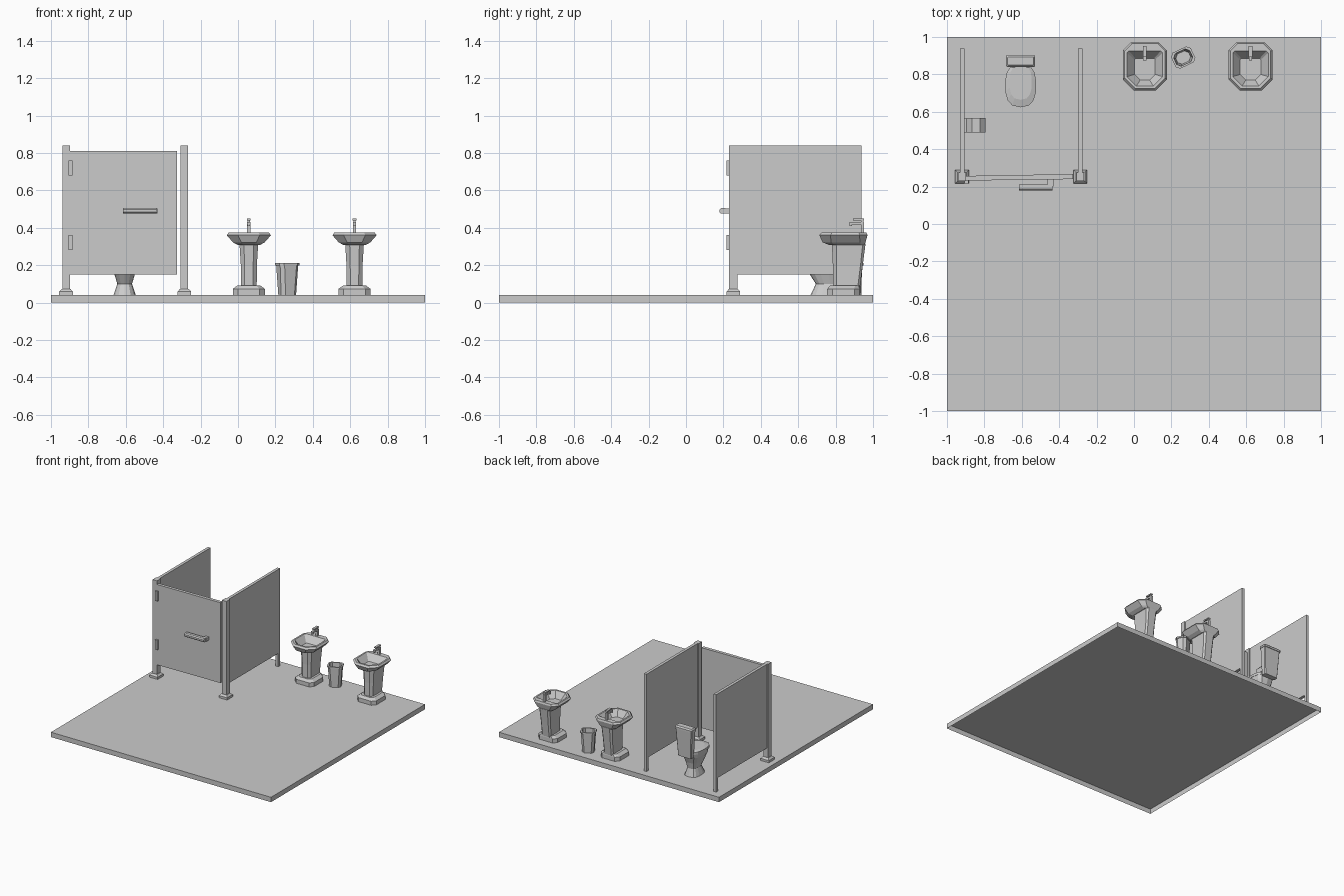
import bpy, bmesh, math


def loft(name, rings, loc=(0, 0, 0), rot=0.0, bottom=True):
    """Skin equal-sized rings of points, capping last and optionally first."""
    bm = bmesh.new()
    vs = [[bm.verts.new(p) for p in r] for r in rings]
    n = len(rings[0])
    for a, b in zip(vs, vs[1:]):
        for i in range(n):
            j = (i + 1) % n
            bm.faces.new((a[i], a[j], b[j], b[i]))
    if bottom:
        bm.faces.new(vs[0][::-1])
    bm.faces.new(vs[-1])
    bmesh.ops.recalc_face_normals(bm, faces=bm.faces)
    me = bpy.data.meshes.new(name)
    bm.to_mesh(me)
    bm.free()
    ob = bpy.data.objects.new(name, me)
    ob.location = loc
    ob.rotation_euler.z = rot
    bpy.context.collection.objects.link(ob)
    return ob


def rect(x0, x1, y0, y1, z):
    return [(x0, y0, z), (x1, y0, z), (x1, y1, z), (x0, y1, z)]


def box(name, x0, x1, y0, y1, z0, z1, bottom=True):
    return loft(name, [rect(x0, x1, y0, y1, z0), rect(x0, x1, y0, y1, z1)], bottom=bottom)


def octa(w, y0, y1, z, cf, cb):
    """Rectangle of half width w with front (cf) and back (cb) cut corners."""
    return [(-w + cf, y0, z), (w - cf, y0, z), (w, y0 + cf, z), (w, y1 - cb, z),
            (w - cb, y1, z), (-w + cb, y1, z), (-w, y1 - cb, z), (-w, y0 + cf, z)]


def oval(w, y0, y1, z, n=14):
    """Bowl outline: rounded front, squarer back."""
    pts = []
    for i in range(n):
        a = 2 * math.pi * (i + 0.5) / n
        s, c = math.sin(a), math.cos(a)
        e = 0.5 if s > 0 else 0.75
        pts.append((w * math.copysign(abs(c) ** e, c),
                    (y0 + y1) / 2 + (y1 - y0) / 2 * math.copysign(abs(s) ** 0.85, s), z))
    return pts


# floor slab, open underneath
box("floor", -1, 1, -1, 1, 0, 0.04, bottom=False)

# stall side walls with posts, feet and rear legs
for side, x in (("left", -0.919), ("right", -0.287)):
    box(side + "_post", x - 0.02, x + 0.02, 0.231, 0.276, 0.05, 0.84)
    loft(side + "_post_foot", [rect(x - h, x + h, 0.253 - h, 0.253 + h, z)
                               for h, z in ((0.037, 0.04), (0.037, 0.058), (0.024, 0.072))], bottom=False)
    box(side + "_panel", x - 0.012, x + 0.012, 0.276, 0.92, 0.15, 0.84)
    box(side + "_rear_leg", x - 0.012, x + 0.012, 0.915, 0.938, 0.04, 0.84)

# door hung slightly open, with hinges and pull handle
loft("door", [[(-0.9, 0.232, z), (-0.327, 0.24, z), (-0.327, 0.267, z), (-0.9, 0.257, z)]
              for z in (0.15, 0.81)])
for i, z in enumerate((0.28, 0.68)):
    box(f"hinge_{i}", -0.905, -0.886, 0.217, 0.238, z, z + 0.08)
loft("door_handle", [[(x, 0.179, 0.483), (x, 0.188, 0.475), (x, 0.212, 0.475),
                      (x, 0.212, 0.505), (x, 0.188, 0.505), (x, 0.179, 0.497)]
                     for x in (-0.615, -0.437)])
box("handle_mount", -0.462, -0.43, 0.2, 0.24, 0.477, 0.503)

# paper roll on the left wall
box("roll_mount", -0.91, -0.85, 0.49, 0.565, 0.487, 0.513)
loft("paper_roll", [[(-0.845 + 0.055 * math.cos(a), y, 0.5 + 0.055 * math.sin(a))
                     for a in [math.pi / 8 + i * math.pi / 4 for i in range(8)]]
                    for y in (0.49, 0.566)])

# toilet
p = (-0.606, -0.006, 0)
loft("toilet_bowl", [oval(0.06, 0.672, 0.84, 0.04), oval(0.04, 0.7, 0.82, 0.1),
                     oval(0.055, 0.668, 0.83, 0.15), oval(0.075, 0.643, 0.85, 0.205),
                     oval(0.08, 0.636, 0.855, 0.235)], p, bottom=False)
loft("toilet_seat", [oval(0.083, 0.63, 0.855, 0.235), oval(0.083, 0.63, 0.855, 0.255),
                     oval(0.06, 0.67, 0.85, 0.265)], p)
loft("toilet_tank", [octa(0.06, 0.85, 0.893, 0.22, 0.006, 0.006),
                     octa(0.074, 0.85, 0.905, 0.445, 0.006, 0.006)], p)
loft("tank_lid", [octa(0.078, 0.846, 0.91, 0.445, 0.005, 0.005),
                  octa(0.078, 0.846, 0.91, 0.46, 0.005, 0.005),
                  octa(0.07, 0.856, 0.9, 0.47, 0.005, 0.005)], p)

# wash basins with pedestal and tap
for side, x in (("left", 0.058), ("right", 0.623)):
    p = (x, 0, 0)
    loft(side + "_basin", [
        octa(0.06, 0.765, 0.955, 0.308, 0.03, 0.02), octa(0.085, 0.73, 0.96, 0.322, 0.045, 0.03),
        octa(0.118, 0.713, 0.97, 0.36, 0.06, 0.042), octa(0.108, 0.724, 0.965, 0.374, 0.056, 0.04),
        octa(0.095, 0.738, 0.925, 0.374, 0.05, 0.01), octa(0.055, 0.77, 0.885, 0.322, 0.03, 0.006)], p)
    loft(side + "_pedestal", [octa(0.042, 0.785, 0.93, 0.08, 0.02, 0.012),
                              octa(0.043, 0.785, 0.945, 0.2, 0.02, 0.012),
                              octa(0.05, 0.78, 0.96, 0.315, 0.024, 0.015)], p)
    loft(side + "_pedestal_base", [octa(0.086, 0.755, 0.928, 0.04, 0.028, 0.028),
                                   octa(0.086, 0.755, 0.928, 0.073, 0.028, 0.028),
                                   octa(0.06, 0.772, 0.924, 0.092, 0.022, 0.02)], p, bottom=False)
    box(side + "_tap_stem", x - 0.009, x + 0.009, 0.935, 0.953, 0.37, 0.43)
    box(side + "_tap_spout", x - 0.009, x + 0.009, 0.875, 0.938, 0.418, 0.432)
    box(side + "_tap_tip", x - 0.007, x + 0.007, 0.875, 0.887, 0.409, 0.42)
    box(side + "_tap_neck", x - 0.006, x + 0.006, 0.936, 0.949, 0.43, 0.442)
    box(side + "_tap_lever", x - 0.01, x + 0.01, 0.893, 0.952, 0.44, 0.45)

# waste bin
loft("waste_bin", [octa(w, -d, d, z, 0.018, 0.018) for w, d, z in (
    (0.044, 0.036, 0.04), (0.053, 0.043, 0.197), (0.058, 0.047, 0.199), (0.058, 0.047, 0.211),
    (0.047, 0.037, 0.211), (0.038, 0.03, 0.05))], (0.263, 0.89, 0), math.radians(25))
